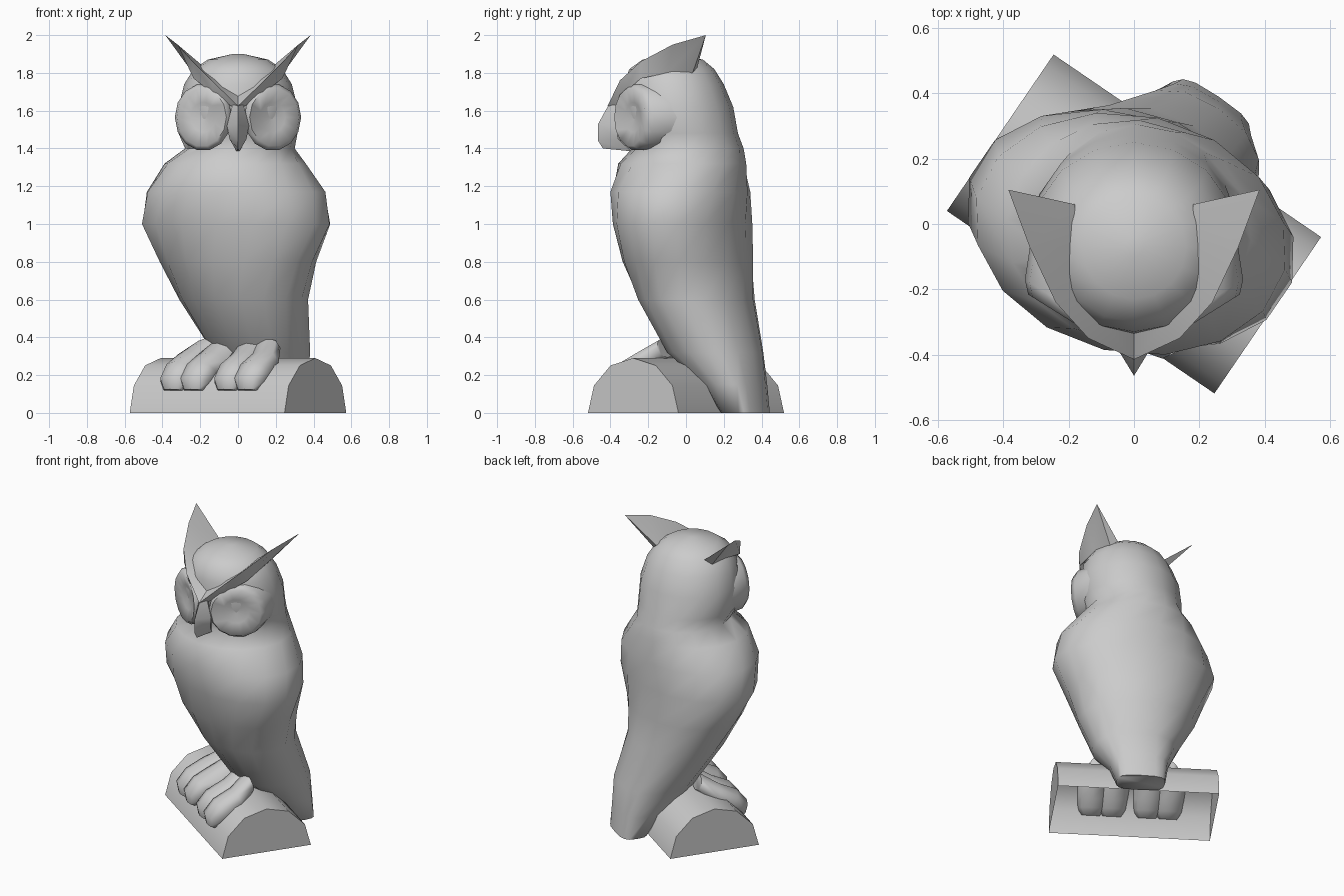
import bpy, bmesh, math
from mathutils import Vector, Matrix

if "Cube" in bpy.data.objects:
    bpy.data.objects.remove(bpy.data.objects["Cube"])

TURN = math.radians(-34.3)          # the log and lower body are turned from the head


def make(name, verts, faces, angle=50):
    me = bpy.data.meshes.new(name)
    me.from_pydata([tuple(v) for v in verts], [], faces)
    bm = bmesh.new()
    bm.from_mesh(me)
    bmesh.ops.remove_doubles(bm, verts=bm.verts, dist=1e-4)
    bmesh.ops.recalc_face_normals(bm, faces=bm.faces)
    bm.to_mesh(me)
    bm.free()
    ob = bpy.data.objects.new(name, me)
    bpy.context.collection.objects.link(ob)
    bpy.ops.object.select_all(action='DESELECT')
    ob.select_set(True)
    bpy.context.view_layer.objects.active = ob
    bpy.ops.object.shade_smooth_by_angle(angle=math.radians(angle))
    return ob


def loft(name, rings, closed=True, caps=True, angle=50):
    n = len(rings[0])
    verts = [v for r in rings for v in r]
    faces = []
    for k in range(len(rings) - 1):
        for i in range(n if closed else n - 1):
            j = (i + 1) % n
            faces.append((k * n + i, k * n + j, (k + 1) * n + j, (k + 1) * n + i))
    if caps:
        faces.append(tuple(range(n)))
        faces.append(tuple(range(len(verts) - n, len(verts))))
    return make(name, verts, faces, angle)


def power(v, p):
    return math.copysign(abs(v) ** p, v) if abs(v) > 1e-6 else 0.0


def ellipse(z, cx, cy, a, b, deg, p=1.0, n=16):
    rot = Matrix.Rotation(math.radians(deg), 3, 'Z')
    return [rot @ Vector((a * power(math.cos(2 * math.pi * i / n), p),
                          b * power(math.sin(2 * math.pi * i / n), p), 0))
            + Vector((cx, cy, z)) for i in range(n)]


# Body, tail and head: z, centre x, centre y, half width, half depth, turn, squareness
body = [
    (0.00, 0.21, 0.315, 0.15, 0.09, -34, 0.6),
    (0.15, 0.18, 0.26, 0.18, 0.14, -34, 0.7),
    (0.32, 0.125, 0.155, 0.255, 0.24, -34, 0.85),
    (0.60, 0.03, 0.055, 0.36, 0.29, -32),
    (0.80, 0.00, 0.01, 0.43, 0.33, -24),
    (1.00, -0.01, -0.018, 0.52, 0.35, -18),
    (1.17, -0.01, -0.03, 0.485, 0.365, -13),
    (1.32, -0.015, -0.02, 0.375, 0.34, -5),
    (1.40, 0.01, 0.01, 0.29, 0.295, 0),
    (1.48, 0.0, -0.025, 0.315, 0.30, 0),
    (1.62, 0.0, -0.045, 0.315, 0.295, 0),
    (1.74, 0.0, -0.065, 0.285, 0.265, 0),
    (1.82, 0.0, -0.075, 0.235, 0.225, 0),
    (1.87, 0.0, -0.07, 0.16, 0.16, 0),
    (1.90, 0.0, -0.07, 0.03, 0.03, 0),
]
loft("owl_body", [ellipse(*r) for r in body], angle=80)

# Hollowed face discs around the eyes, with a skirt running back into the head
for side, label in ((-1, "left"), (1, "right")):
    rot = Matrix.Rotation(math.radians(32 * side), 3, 'Z')
    rings = []
    for r, d, back in ((0.145, 0, 0.26), (0.17, 0, 0.12), (0.178, 0, 0.02),
                       (0.155, 0.015, 0), (0.08, -0.005, 0), (0.01, -0.012, 0)):
        rings.append([rot @ Vector((r * math.cos(t), -d, r * math.sin(t)))
                      + Vector(((0.185 - back * 0.08) * side, -0.285 + back, 1.565))
                      for t in [2 * math.pi * i / 14 for i in range(14)]])
    loft(label + "_face_disc", rings, caps=False, angle=80)

# Brow tufts: triangular section swept from the beak to the ear tip
outer = [(0, -.415, 1.625), (.14, -.35, 1.76), (.24, -.24, 1.86), (.32, -.07, 1.95), (.385, .105, 2.0)]
inner = [(0, -.33, 1.68), (.11, -.28, 1.76), (.19, -.20, 1.82), (.19, -.07, 1.84), (.18, .06, 1.83)]
lower = [(0, -.37, 1.60), (.13, -.33, 1.69), (.235, -.24, 1.77), (.24, -.10, 1.80), (.22, .035, 1.80)]
for side, label in ((-1, "left"), (1, "right")):
    rings = [[Vector((p[0] * side, p[1], p[2])) for p in tri] for tri in zip(outer, inner, lower)]
    loft(label + "_brow_tuft", rings, angle=40)

# Beak: a ridge with a flank on each side
ridge = [(-.41, 1.63), (-.465, 1.53), (-.465, 1.44), (-.44, 1.40)]
flank = [(.03, -.37, 1.63), (.058, -.37, 1.52), (.045, -.36, 1.45), (.008, -.29, 1.385)]
loft("beak", [[Vector((-f[0], f[1], f[2])), Vector((0, *r)), Vector(f),
               Vector((0, -.28, f[2]))] for r, f in zip(ridge, flank)], angle=30)

# Half log perch: six-sided arc, closed ends, open underneath
arc = [(-0.29 * math.cos(math.pi * i / 6), 0.29 * math.sin(math.pi * i / 6)) for i in range(7)]
log = loft("log_perch", [[Vector((x, y, z)) for y, z in arc] for x in (-0.496, 0.496)],
           closed=False, angle=40)
log.rotation_euler.z = TURN


# Feet: two broad toes each, hugging the front of the log
def toe(name, t):
    path = [(0.0, 0.345, 0.08, 0.055, 15), (-0.10, 0.275, 0.09, 0.06, 25), (-0.19, 0.22, 0.096, 0.075, 45),
            (-0.25, 0.165, 0.09, 0.065, 65), (-0.265, 0.12, 0.06, 0.03, 80)]
    rings = []
    for y, z, w, h, deg in path:
        a = math.radians(deg)
        up = Vector((0, -math.sin(a), math.cos(a)))
        pull = 0.8 if y > -0.05 else 1
        rings.append([Vector((t * pull + w * math.cos(s), y, z)) + up * h * math.sin(s)
                      for s in [2 * math.pi * i / 8 for i in range(8)]])
    ob = loft(name, rings, angle=60)
    ob.rotation_euler.z = TURN


for label, t in (("left_outer", -.235), ("left_inner", -.105), ("right_inner", .11), ("right_outer", .24)):
    toe(label + "_toe", t)
